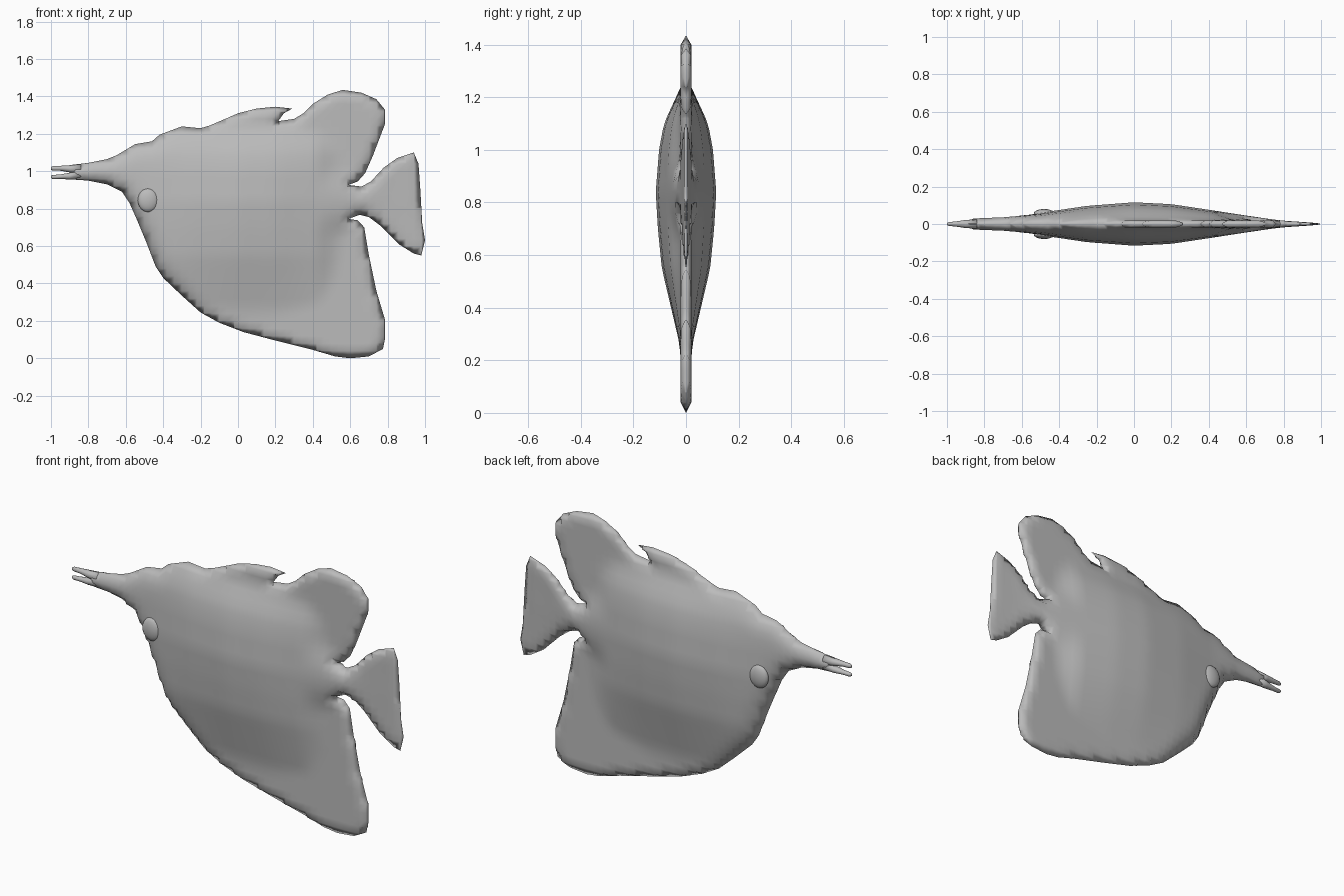
import bpy
import bmesh
import math
from mathutils import Vector
from mathutils.geometry import intersect_point_line

if "Cube" in bpy.data.objects:
    bpy.data.objects.remove(bpy.data.objects["Cube"])

# Single matte grey for the whole fish
grey = bpy.data.materials.new("plain_grey")
grey.use_nodes = True
colour = (0.5, 0.5, 0.5, 1)
grey.diffuse_color = colour
grey.node_tree.nodes["Principled BSDF"].inputs["Base Color"].default_value = colour

# Side profile (x, z), running from the snout over the back and round
back = [(-.9, 1.033), (-.8, 1.045), (-.7, 1.065), (-.65, 1.085), (-.6, 1.115), (-.55, 1.145),
        (-.46, 1.16), (-.42, 1.195), (-.3, 1.24), (-.2, 1.23), (-.15, 1.245), (-.08, 1.275),
        (0, 1.31), (.1, 1.335), (.2, 1.345), (.29, 1.335), (.245, 1.31), (.215, 1.268)]
dorsal_fin = [(.3, 1.28), (.35, 1.31), (.4, 1.36), (.48, 1.41), (.56, 1.435), (.66, 1.42),
              (.74, 1.385), (.785, 1.33), (.785, 1.25), (.72, 1.08), (.68, .99), (.64, .945), (.59, .927)]
tail = [(.66, .918), (.71, .945), (.78, 1.02), (.85, 1.07), (.94, 1.1), (.965, 1.04), (.975, .9),
        (.985, .72), (1, .63), (.98, .55), (.94, .56), (.86, .61), (.76, .71), (.7, .755), (.65, .767)]
anal_fin = [(.59, .745), (.64, .738), (.675, .7), (.7, .55), (.74, .36), (.785, .21), (.785, .1),
            (.775, .05), (.7, .01), (.6, 0), (.52, .01)]
belly = [(.4, .045), (.2, .095), (.03, .14), (-.1, .19), (-.2, .245), (-.3, .335), (-.4, .43),
         (-.44, .49), (-.49, .62), (-.54, .74), (-.58, .83), (-.62, .89), (-.7, .93), (-.8, .95), (-.9, .957)]
outline = [Vector((x, 0, z)) for x, z in back + dorsal_fin + tail + anal_fin + belly]

# Half-thickness along the length, height factor, fin thickness and edge rounding
WIDTH = [(-1, .02), (-.85, .034), (-.7, .04), (-.5, .06), (-.25, .097), (0, .116), (.2, .106),
         (.4, .076), (.6, .045), (.78, .019), (1, .004)]
HEIGHT = [(.15, .1), (.28, .25), (.55, .8), (.7, .93), (.84, 1), (1.0, .89), (1.1, .73), (1.24, .17)]
FIN = [(-.5, .02), (.78, .02), (.84, .014), (1, .004)]
ROUND = [(-.9, .04), (-.7, .06), (-.5, .1), (-.3, .09), (-.1, .025), (1, .018)]


def lerp(table, t):
    """Piecewise linear lookup."""
    if t <= table[0][0]:
        return table[0][1]
    for (a, va), (b, vb) in zip(table, table[1:]):
        if t <= b:
            return va + (vb - va) * (t - a) / (b - a)
    return table[-1][1]


def edge_distance(p):
    best = 9.0
    for a, b in zip(outline, outline[1:] + outline[:1]):
        q, t = intersect_point_line(p, a, b)
        q = a if t < 0 else b if t > 1 else q
        best = min(best, (p - q).length)
    return best


def half_thickness(p):
    y = lerp(WIDTH, p.x) * lerp(HEIGHT, p.z)
    # the flank drops to fin thickness behind the body, except at the tail root
    away = min(1, max(0, (abs(p.z - .84) - .06) / .12))
    drop = min(1, max(0, (p.x - .42) / .17))
    y *= 1 - .75 * away * drop
    y = max(y, lerp(FIN, p.x))
    d = min(1, edge_distance(p) / lerp(ROUND, p.x))
    return y * math.sqrt(max(0, 1 - (1 - d) ** 2))


def finish(name, bm):
    bmesh.ops.recalc_face_normals(bm, faces=bm.faces)
    mesh = bpy.data.meshes.new(name)
    bm.to_mesh(mesh)
    bm.free()
    mesh.materials.append(grey)
    mesh.shade_smooth()
    obj = bpy.data.objects.new(name, mesh)
    bpy.context.collection.objects.link(obj)
    return obj


# Body with fins: fill the profile, cut it into a grid, swell it and mirror it
bm = bmesh.new()
face = bm.faces.new([bm.verts.new(p) for p in outline])
bmesh.ops.inset_region(bm, faces=[face], thickness=.014, use_even_offset=True)
STEP = .04
for axis, start, count in ((Vector((1, 0, 0)), -.9, 48), (Vector((0, 0, 1)), 0, 36)):
    for i in range(1, count):
        geom = bm.verts[:] + bm.edges[:] + bm.faces[:]
        bmesh.ops.bisect_plane(bm, geom=geom, dist=.0005, plane_co=axis * (start + i * STEP), plane_no=axis)
bmesh.ops.triangulate(bm, faces=[f for f in bm.faces if len(f.verts) > 4])
for v in bm.verts:
    v.co.y = -half_thickness(v.co)
bmesh.ops.mirror(bm, geom=bm.verts[:] + bm.edges[:] + bm.faces[:], axis='Y', merge_dist=.0004)
finish("body_with_fins", bm)


def blob(name, centre, size):
    bm = bmesh.new()
    bmesh.ops.create_uvsphere(bm, u_segments=20, v_segments=12, radius=1)
    for v in bm.verts:
        v.co = Vector(centre) + Vector(a * b for a, b in zip(v.co, size))
    return finish(name, bm)


# Eyes
for side, name in ((-1, "right_eye"), (1, "left_eye")):
    blob(name, (-.48, side * .056, .845), (.056, .024, .063))


# Slender parted jaws, rounded rods that taper to the tip
def jaw(name, path):
    bm = bmesh.new()
    rings = []
    for x, z, ry, rz in path:
        angles = [i * math.tau / 12 for i in range(12)]
        rings.append([bm.verts.new((x, ry * math.cos(a), z + rz * math.sin(a))) for a in angles])
    for r, s in zip(rings, rings[1:]):
        for i in range(12):
            bm.faces.new((r[i - 1], r[i], s[i], s[i - 1]))
    bm.faces.new(rings[0])
    bm.faces.new(rings[-1])
    finish(name, bm)


jaw("upper_jaw", [(-.84, 1.01, .024, .028), (-.9, 1.013, .022, .019), (-.95, 1.016, .014, .013),
                  (-.99, 1.016, .01, .012), (-1, 1.015, .005, .007)])
jaw("lower_jaw", [(-.84, .984, .024, .028), (-.9, .974, .022, .018), (-.95, .971, .014, .012),
                  (-.99, .969, .01, .011), (-1, .97, .005, .006)])
